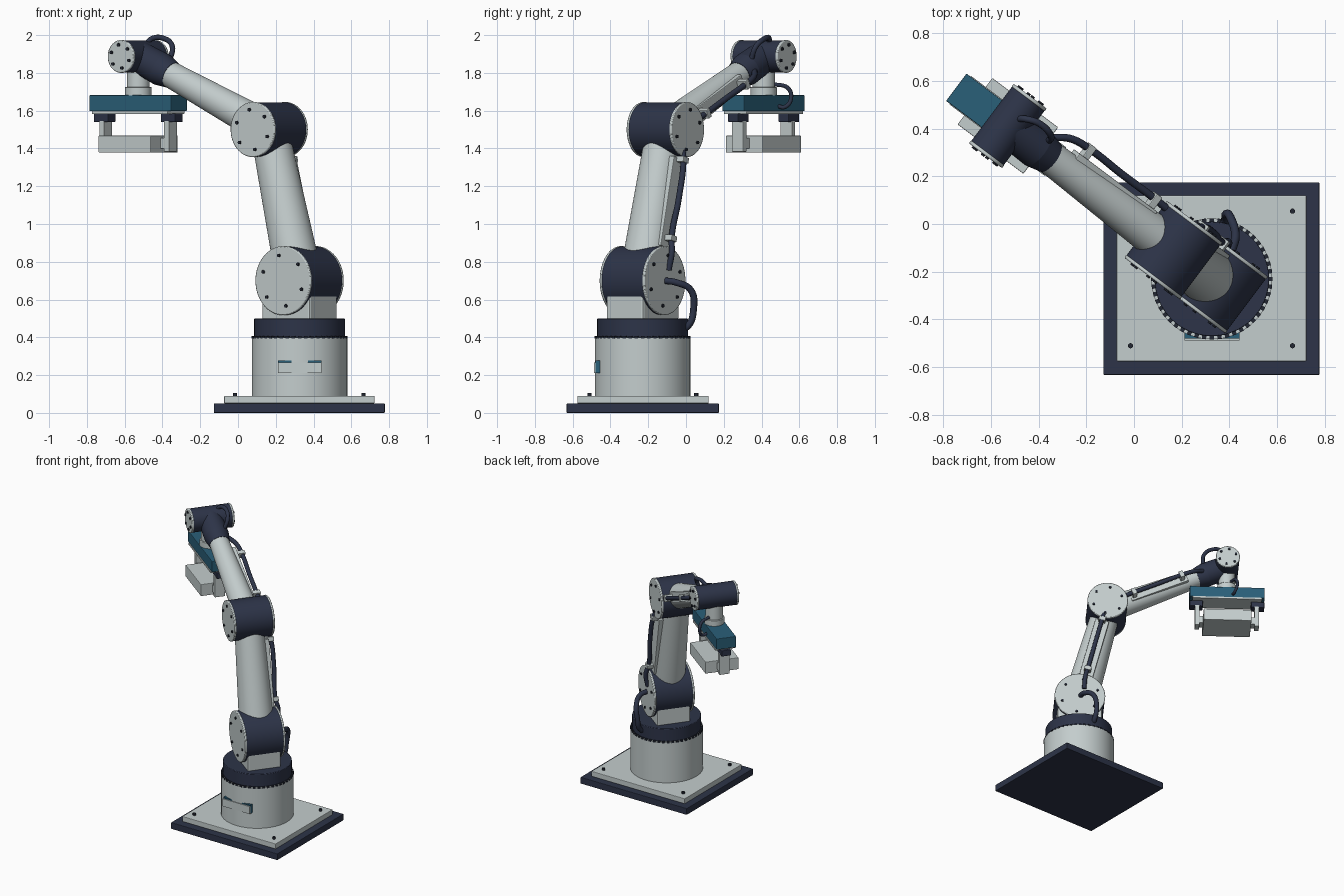
import bpy, bmesh, math
from mathutils import Vector, Matrix

if "Cube" in bpy.data.objects:
    bpy.data.objects.remove(bpy.data.objects["Cube"])

def material(name, rgb):
    m = bpy.data.materials.new(name)
    m.diffuse_color = (*rgb, 1)
    m.use_nodes = True
    m.node_tree.nodes["Principled BSDF"].inputs["Base Color"].default_value = m.diffuse_color
    return m

LIGHT = material("light_grey", (0.55, 0.61, 0.61))
DARK = material("dark_navy", (0.026, 0.034, 0.065))
TEAL = material("teal_blue", (0.023, 0.115, 0.19))
BLACK = material("bolt_black", (0.016, 0.02, 0.032))

# Arm frame: D points along the reach, U is the joint axis
BX, BY = 0.326, -0.23
D, U, Z = Vector((-0.8, 0.6, 0)), Vector((0.6, 0.8, 0)), Vector((0, 0, 1))

def P(s, u, z):
    return Vector((BX, BY, 0)) + D * s + U * u + Z * z

def frame(origin, x, y, z):
    m = Matrix((x, y, z)).transposed().to_4x4()
    m.translation = origin
    return m

def finish(name, bm, mat, matrix, bevel=0, smooth=True):
    bmesh.ops.recalc_face_normals(bm, faces=bm.faces)
    me = bpy.data.meshes.new(name)
    bm.to_mesh(me)
    bm.free()
    me.materials.append(mat)
    ob = bpy.data.objects.new(name, me)
    bpy.context.collection.objects.link(ob)
    ob.matrix_world = matrix
    if bevel:
        b = ob.modifiers.new("edge", 'BEVEL')
        b.width, b.segments, b.limit_method = bevel, 2, 'ANGLE'
    if smooth:
        bpy.ops.object.select_all(action='DESELECT')
        ob.select_set(True)
        bpy.context.view_layer.objects.active = ob
        bpy.ops.object.shade_smooth_by_angle(angle=math.radians(35))
    return ob

def box(name, size, mat, matrix, bevel=0.004):
    bm = bmesh.new()
    bmesh.ops.create_cube(bm, size=1)
    bmesh.ops.scale(bm, vec=size, verts=bm.verts)
    return finish(name, bm, mat, matrix, bevel, False)

def world_box(name, x0, x1, y0, y1, z0, z1, mat, bevel=0.004):
    c = ((x0 + x1) / 2, (y0 + y1) / 2, (z0 + z1) / 2)
    return box(name, (x1 - x0, y1 - y0, z1 - z0), mat, Matrix.Translation(c), bevel)

def arm_box(name, s, u, z0, z1, a, b, mat, bevel=0.004):
    """Upright box aligned with the arm: a along the reach, b along the joint axis."""
    return box(name, (a, b, z1 - z0), mat, frame(P(s, u, (z0 + z1) / 2), D, -U, Z), bevel)

def rod(name, p0, p1, r0, r1, mat, seg=48, bevel=0):
    axis = p1 - p0
    bm = bmesh.new()
    bmesh.ops.create_cone(bm, cap_ends=True, segments=seg, radius1=r0, radius2=r1, depth=axis.length)
    m = axis.to_track_quat('Z', 'Y').to_matrix().to_4x4()
    m.translation = (p0 + p1) / 2
    return finish(name, bm, mat, m, bevel)

def cable(name, pts, r=0.016):
    cu = bpy.data.curves.new(name, 'CURVE')
    cu.dimensions, cu.bevel_depth, cu.bevel_resolution = '3D', r, 3
    cu.use_fill_caps = True
    sp = cu.splines.new('BEZIER')
    sp.bezier_points.add(len(pts) - 1)
    for bp, p in zip(sp.bezier_points, pts):
        bp.co = p
        bp.handle_left_type = bp.handle_right_type = 'AUTO'
    cu.materials.append(DARK)
    bpy.context.collection.objects.link(bpy.data.objects.new(name, cu))

# Base slab, plate and corner bolts
world_box("base_slab", -0.128, 0.777, -0.632, 0.174, 0, 0.05, DARK)
world_box("base_plate", -0.073, 0.7225, -0.575, 0.12, 0.05, 0.09, LIGHT)
for x in (-0.015, 0.664):
    for y in (-0.51, 0.054):
        rod("base_bolt", Vector((x, y, 0.085)), Vector((x, y, 0.105)), 0.011, 0.011, BLACK, 12)

# Pedestal, turntable and the row of small lugs between them
rod("pedestal", P(0, 0, 0.09), P(0, 0, 0.4), 0.253, 0.253, LIGHT, 64)
rod("turntable", P(0, 0, 0.4), P(0, 0, 0.5), 0.24, 0.24, DARK, 64, 0.004)
for i in range(48):
    a = math.tau * i / 48
    m = Matrix.Translation((BX, BY, 0.4)) @ Matrix.Rotation(a, 4, 'Z') @ Matrix.Translation((0.246, 0, 0))
    box("turntable_lug", (0.016, 0.018, 0.012), BLACK, m, 0)
world_box("badge_back", 0.211, 0.441, -0.479, -0.42, 0.21, 0.277, TEAL, 0)
world_box("badge_face", 0.211, 0.441, -0.487, -0.42, 0.21, 0.268, LIGHT, 0)

# Shoulder yoke
arm_box("shoulder_yoke", 0, 0, 0.49, 0.64, 0.32, 0.245, LIGHT, 0.012)

def joint(name, s, z, r, half, bolt_r, phase):
    """Dark barrel with a light bolted cap at each end."""
    rod(name + "_barrel", P(s, 1 - 1 - half + 0.014, z), P(s, half - 0.014, z), r - 0.002, r - 0.002, DARK, 64)
    for side in (-1, 1):
        rod(name + "_cap", P(s, side * (half - 0.016), z), P(s, side * half, z), r, r, LIGHT, 64, 0.005)
        for i in range(6):
            a = math.tau * i / 6 + phase
            c = P(s + bolt_r * math.cos(a), side * half, z + bolt_r * math.sin(a))
            rod(name + "_bolt", c - U * side * 0.005, c + U * side * 0.008, 0.009, 0.009, BLACK, 10)

SH, EL, WR = (0, 0.70), (0.201, 1.50), (1.068, 1.887)
joint("shoulder", *SH, 0.183, 0.149, 0.135, 0.35)
joint("elbow", *EL, 0.146, 0.149, 0.107, 0.35)
joint("wrist", *WR, 0.087, 0.156, 0.062, 0.35)

def link(name, a, b, r0, r1, t0, t1, cover, clamps, clamp_u):
    """Tapered arm tube with a cable cover and clamps on its +U side."""
    def at(t, u=0):
        return P(a[0] + (b[0] - a[0]) * t, u, a[1] + (b[1] - a[1]) * t)
    rod(name, at(t0), at(t1), r0, r1, LIGHT, 48)
    axis = (at(1) - at(0)).normalized()
    cross = axis.cross(U)
    c0, c1, u0, u1, width = cover
    box(name + "_cover", (u1 - u0, width, (at(c1) - at(c0)).length), LIGHT,
        frame(at((c0 + c1) / 2, (u0 + u1) / 2), U, cross, axis))
    for t in clamps:
        box(name + "_clamp", (clamp_u - u1 + 0.045, 0.05, 0.032), LIGHT,
            frame(at(t, (clamp_u + u1) / 2), U, cross, axis))
    return at

upper = link("upper_arm", SH, EL, 0.122, 0.103, 0.12, 0.9, (0.22, 0.81, 0.06, 0.124, 0.10), (0.28, 0.8), 0.146)
fore = link("forearm", EL, WR, 0.09, 0.068, 0.1, 0.8, (0.19, 0.66, 0.04, 0.088, 0.08), (0.22, 0.617), 0.125)

# Wrist collar joining forearm and wrist barrel
rod("wrist_collar_taper", fore(0.745), fore(0.82), 0.072, 0.088, DARK)
rod("wrist_collar", fore(0.82), fore(0.99), 0.088, 0.084, DARK)

# Cables
cable("upper_arm_cable", [P(0.03, 0.15, 0.755), upper(0.19, 0.165), upper(0.28, 0.15),
                          upper(0.55, 0.158), upper(0.8, 0.15), upper(0.88, 0.13)])
cable("forearm_cable", [fore(0.1, 0.12), fore(0.22, 0.125), fore(0.42, 0.125), fore(0.617, 0.128),
                        fore(0.72, 0.115), fore(0.8, 0.07)])
cable("shoulder_cable", [(0.41, -0.11, 0.70), (0.425, -0.05, 0.69), (0.405, 0.025, 0.65),
                         (0.385, 0.04, 0.55), (0.38, 0.01, 0.46), (0.36, -0.04, 0.44)], 0.018)
cable("wrist_cable", [(-0.49, 0.44, 1.95), (-0.455, 0.44, 1.982), (-0.395, 0.42, 1.983),
                      (-0.348, 0.37, 1.94), (-0.36, 0.345, 1.87)], 0.014)
W = WR[0]
cable("tool_cable", [P(W + 0.03, 0.05, 1.74), P(W + 0.06, 0.115, 1.72), P(W + 0.07, 0.13, 1.67),
                     P(W + 0.05, 0.105, 1.62), P(W + 0.04, 0.06, 1.625)], 0.011)

# Tool flange and gripper body
rod("tool_neck", P(W, 0, 1.72), P(W, 0, 1.85), 0.06, 0.06, LIGHT)
rod("tool_flange", P(W, 0, 1.675), P(W, 0, 1.725), 0.07, 0.07, LIGHT, 48, 0.003)
arm_box("gripper_body", W, 0, 1.597, 1.682, 0.54, 0.143, TEAL)
arm_box("gripper_rail", W, 0, 1.583, 1.598, 0.50, 0.15, LIGHT, 0.002)

# Sliding carriages, fingers, pads and the held block
for side in (-1, 1):
    arm_box("finger_carriage", W + side * 0.222, 0, 1.54, 1.585, 0.096, 0.068, DARK)
    arm_box("finger", W + side * 0.215, 0, 1.382, 1.545, 0.032, 0.075, LIGHT, 0.003)
    arm_box("finger_pad", W + side * 0.186, 0, 1.40, 1.455, 0.034, 0.07, LIGHT, 0.002)
arm_box("held_block", W, 0, 1.378, 1.468, 0.345, 0.243, LIGHT)
